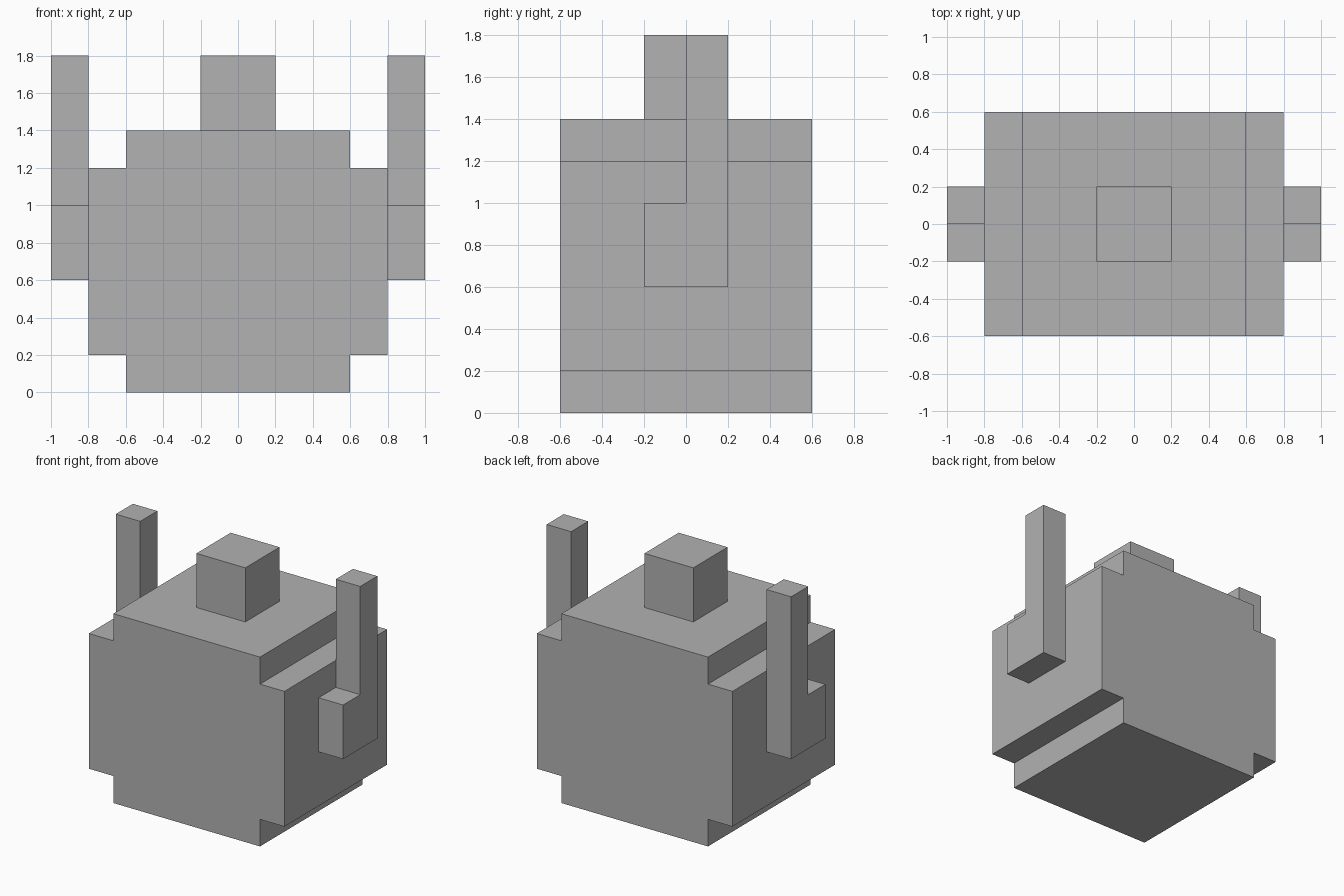
import bpy
import bmesh
from mathutils import Vector

default = bpy.data.objects.get("Cube")
if default:
    bpy.data.objects.remove(default, do_unlink=True)

GREY = (0.445, 0.445, 0.445, 1.0)
grey = bpy.data.materials.new("plain_grey")
grey.use_nodes = True
grey.diffuse_color = GREY
grey.node_tree.nodes["Principled BSDF"].inputs["Base Color"].default_value = GREY


def prism(name, outline, sweep):
    """Extrude a closed 3D outline along the sweep vector."""
    bm = bmesh.new()
    face = bm.faces.new([bm.verts.new(p) for p in outline])
    result = bmesh.ops.extrude_face_region(bm, geom=[face])
    moved = [v for v in result["geom"] if isinstance(v, bmesh.types.BMVert)]
    bmesh.ops.translate(bm, verts=moved, vec=Vector(sweep))
    bmesh.ops.recalc_face_normals(bm, faces=bm.faces)
    mesh = bpy.data.meshes.new(name)
    bm.to_mesh(mesh)
    bm.free()
    mesh.materials.append(grey)
    obj = bpy.data.objects.new(name, mesh)
    bpy.context.collection.objects.link(obj)
    return obj


# Pot body: stepped front profile, narrower at the base and the lid
half = [(0.6, 0), (0.6, 0.2), (0.8, 0.2), (0.8, 1.2), (0.6, 1.2), (0.6, 1.4)]
profile = half + [(-x, z) for x, z in reversed(half)]
prism("pot_body", [(x, -0.6, z) for x, z in profile], (0, 1.2, 0))

# Square knob on the lid
knob = [(-0.2, -0.2), (0.2, -0.2), (0.2, 0.2), (-0.2, 0.2)]
prism("lid_knob", [(x, y, 1.4) for x, y in knob], (0, 0, 0.4))

# L-shaped side arms: a short front block and a tall rear post
arm = [(-0.2, 0.6), (0.2, 0.6), (0.2, 1.8), (0, 1.8), (0, 1), (-0.2, 1)]
for side, sign in (("left", 1), ("right", -1)):
    prism(side + "_arm", [(0.8 * sign, y, z) for y, z in arm], (0.2 * sign, 0, 0))
